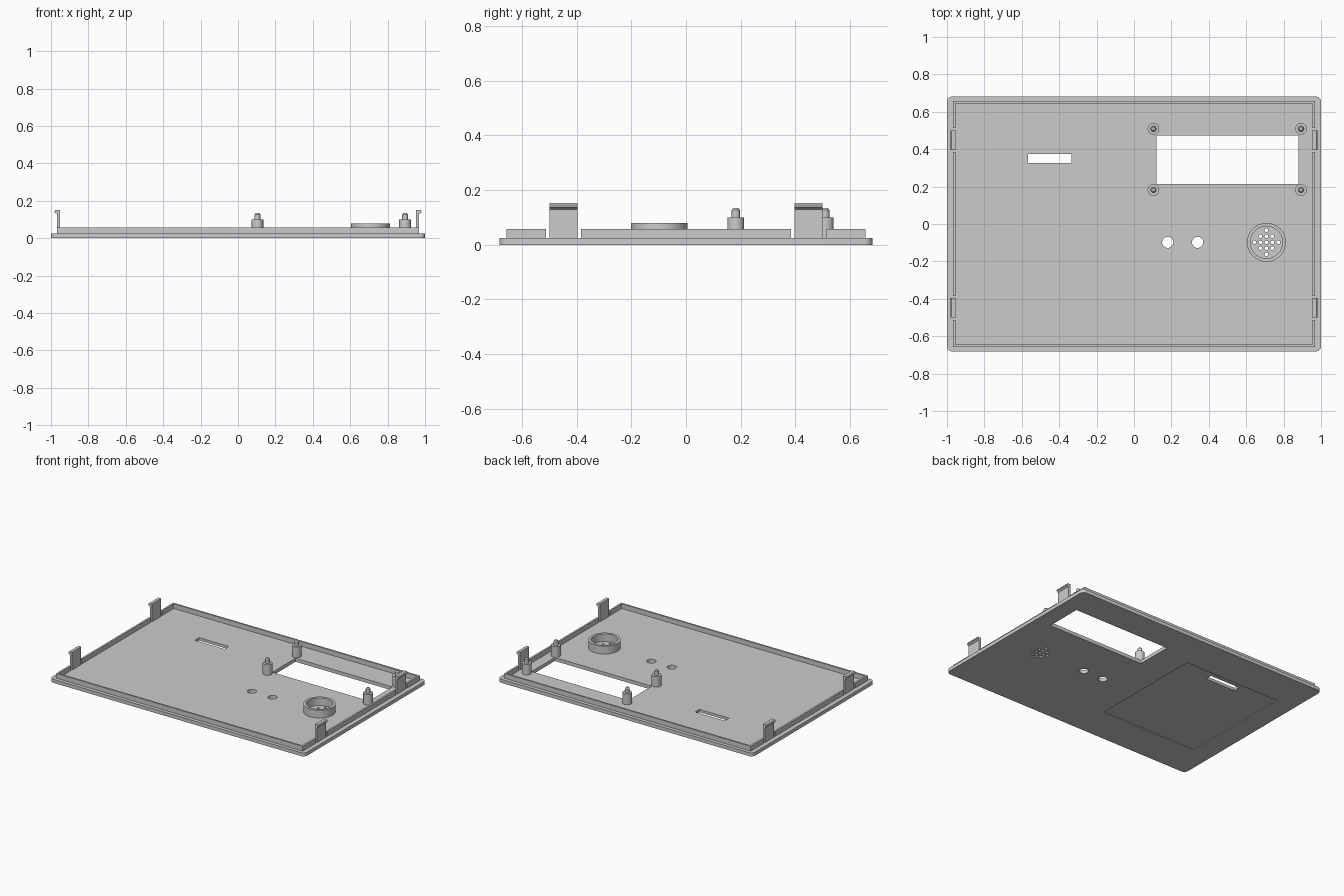
import bpy, bmesh, math
from mathutils import Matrix, Vector

cube = bpy.data.objects.get("Cube")
if cube:
    bpy.data.objects.remove(cube, do_unlink=True)

grey = bpy.data.materials.new("light grey plastic")
grey.use_nodes = True
COLOUR = (0.6, 0.6, 0.6, 1)
grey.diffuse_color = COLOUR
grey.node_tree.nodes["Principled BSDF"].inputs["Base Color"].default_value = COLOUR

FLOOR = 0.025


def finish(name, bm, smooth=False):
    bmesh.ops.recalc_face_normals(bm, faces=bm.faces)
    mesh = bpy.data.meshes.new(name)
    bm.to_mesh(mesh)
    bm.free()
    mesh.materials.append(grey)
    obj = bpy.data.objects.new(name, mesh)
    bpy.context.collection.objects.link(obj)
    if smooth:
        shade(obj)
    return obj


def shade(obj):
    bpy.ops.object.select_all(action='DESELECT')
    obj.select_set(True)
    bpy.context.view_layer.objects.active = obj
    bpy.ops.object.shade_smooth_by_angle(angle=math.radians(30))


def add_box(bm, x0, x1, y0, y1, z0, z1):
    size = Matrix.Diagonal((x1 - x0, y1 - y0, z1 - z0, 1))
    mid = Matrix.Translation(((x0 + x1) / 2, (y0 + y1) / 2, (z0 + z1) / 2))
    bmesh.ops.create_cube(bm, size=1, matrix=mid @ size)


def add_cylinder(bm, x, y, radius, z0, z1, sides):
    bmesh.ops.create_cone(bm, cap_ends=True, segments=sides, radius1=radius, radius2=radius,
                          depth=z1 - z0, matrix=Matrix.Translation((x, y, (z0 + z1) / 2)))


def lathe(name, x, y, profile, sides=32):
    """Spin a closed (radius, height) profile around a vertical axis."""
    bm = bmesh.new()
    verts = [bm.verts.new((x + r, y, z)) for r, z in profile]
    edges = [bm.edges.new((a, b)) for a, b in zip(verts, verts[1:] + verts[:1])]
    bmesh.ops.spin(bm, geom=verts + edges, cent=(x, y, 0), axis=(0, 0, 1),
                   angle=math.tau, steps=sides)
    bmesh.ops.remove_doubles(bm, verts=bm.verts, dist=1e-5)
    return finish(name, bm, True)


def cut(target, bm):
    cutter = finish("cutter", bm)
    cutter.hide_render = True
    mod = target.modifiers.new("cut", 'BOOLEAN')
    mod.operation = 'DIFFERENCE'
    mod.solver = 'EXACT'
    mod.object = cutter
    bpy.context.view_layer.objects.active = target
    bpy.ops.object.modifier_apply(modifier=mod.name)
    bpy.data.objects.remove(cutter, do_unlink=True)


# Base plate with rounded corners
bm = bmesh.new()
add_box(bm, -1, 1, -0.682, 0.682, 0, FLOOR)
uprights = [e for e in bm.edges if abs(e.verts[0].co.z - e.verts[1].co.z) > 0.01]
bmesh.ops.bevel(bm, geom=uprights, offset=0.03, segments=6, profile=0.5, affect='EDGES')
plate = finish("base_plate", bm)

# Shallow label recess in the underside
bm = bmesh.new()
add_box(bm, -0.855, -0.1, -0.42, 0.41, -0.05, 0.005)
cut(plate, bm)

# Display window, slot, button holes and speaker grille
SPEAKER = (0.708, -0.098)
bm = bmesh.new()
add_box(bm, 0.12, 0.88, 0.213, 0.473, -0.1, 0.1)
add_box(bm, -0.567, -0.333, 0.326, 0.374, -0.1, 0.1)
for x in (0.18, 0.34):
    add_cylinder(bm, x, -0.098, 0.03, -0.1, 0.1, 32)
for i in range(-2, 3):
    for j in range(-2, 3):
        if abs(i) + abs(j) <= 2:
            add_cylinder(bm, SPEAKER[0] + i * 0.032, SPEAKER[1] + j * 0.032,
                         0.0095, -0.1, 0.1, 16)
cut(plate, bm)
shade(plate)

# Raised lip, interrupted beside each clip
LX, LY, T, TOP = 0.968, 0.657, 0.013, 0.058
bm = bmesh.new()
add_box(bm, -LX, LX, -LY, LY, FLOOR - 0.002, TOP)
lip = finish("raised_lip", bm)
bm = bmesh.new()
add_box(bm, T - LX, LX - T, T - LY, LY - T, -0.1, 0.2)
cut(lip, bm)
bm = bmesh.new()
for side in (-1, 1):
    for y in (-0.448, 0.448):
        add_box(bm, side * 0.96 - 0.04, side * 0.96 + 0.04, y - 0.064, y + 0.064, -0.1, 0.2)
cut(lip, bm)

# Snap clips with outward hooks
CLIP = [(0.953, 0.023), (0.969, 0.023), (0.969, 0.129), (0.981, 0.138),
        (0.981, 0.145), (0.975, 0.152), (0.953, 0.152)]
for side, label in ((1, "left"), (-1, "right")):
    for y, place in ((-0.448, "front"), (0.448, "back")):
        bm = bmesh.new()
        face = bm.faces.new([bm.verts.new((side * x, y - 0.052, z)) for x, z in CLIP])
        out = bmesh.ops.extrude_face_region(bm, geom=[face])
        moved = [v for v in out["geom"] if isinstance(v, bmesh.types.BMVert)]
        bmesh.ops.translate(bm, verts=moved, vec=Vector((0, 0.104, 0)))
        finish(f"{place}_{label}_clip", bm)

# Display standoffs with locating pins
POST = [(0, 0.023), (0.031, 0.023), (0.031, 0.1), (0.015, 0.1),
        (0.015, 0.127), (0.009, 0.135), (0, 0.135)]
for x, label in ((0.104, "right"), (0.893, "left")):
    for y, place in ((0.182, "front"), (0.509, "back")):
        lathe(f"{place}_{label}_standoff", x, y, POST)

# Speaker ring
lathe("speaker_ring", *SPEAKER,
      [(0.086, 0.023), (0.104, 0.023), (0.104, 0.08), (0.086, 0.08)], 48)
